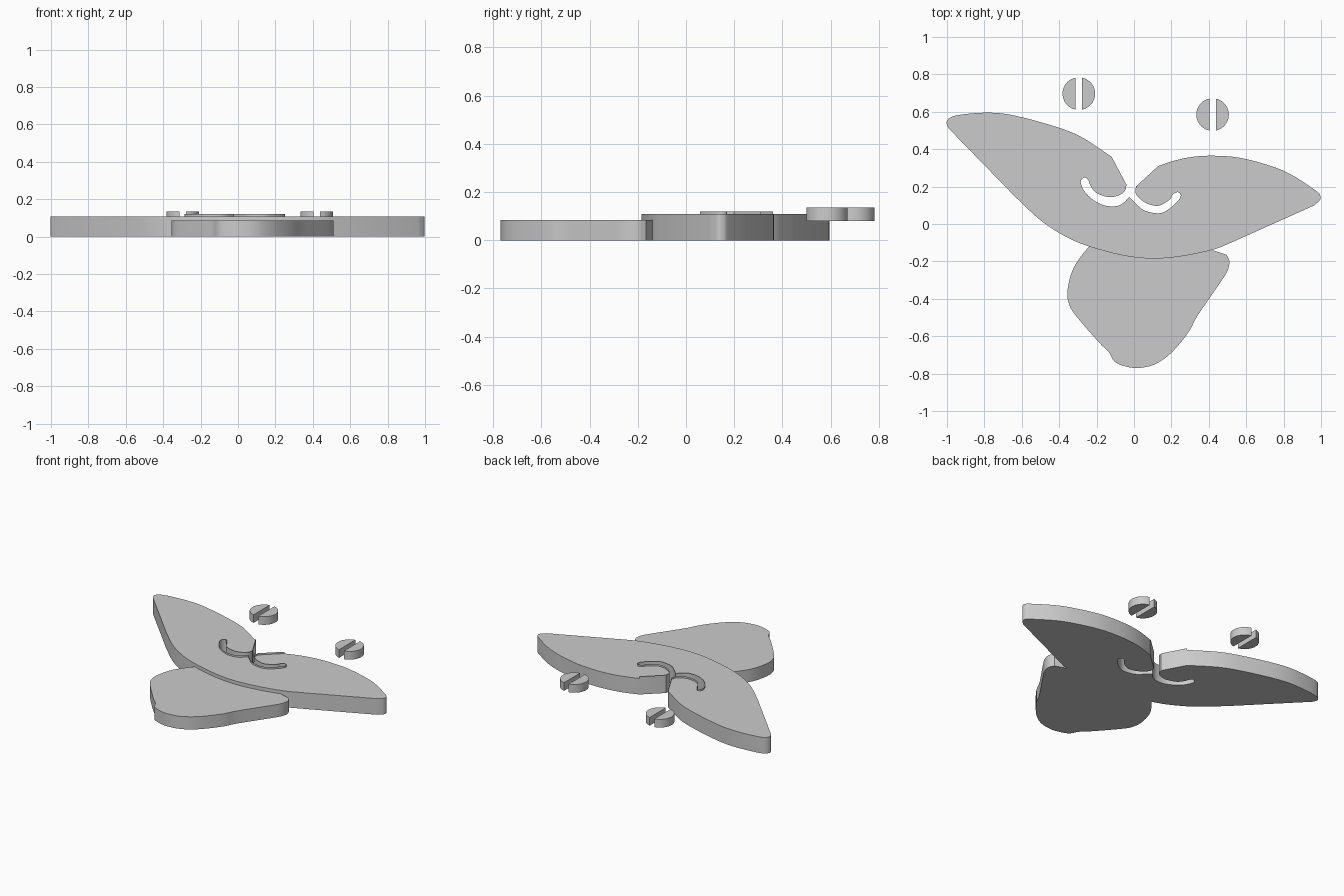
import bpy
import bmesh
from math import cos, sin, pi
from mathutils import Vector

default_cube = bpy.data.objects.get("Cube")
if default_cube:
    bpy.data.objects.remove(default_cube, do_unlink=True)

# Single plain grey finish
grey = bpy.data.materials.new("plain grey")
grey.use_nodes = True
grey.diffuse_color = (0.6, 0.6, 0.6, 1)
grey.node_tree.nodes["Principled BSDF"].inputs["Base Color"].default_value = (0.6, 0.6, 0.6, 1)


def smooth_run(points, steps=4):
    """Curve passing through all the points, with free ends."""
    pts = [Vector(p) for p in points]
    padded = [2 * pts[0] - pts[1]] + pts + [2 * pts[-1] - pts[-2]]
    curve = []
    for a, b, c, d in zip(padded, padded[1:], padded[2:], padded[3:]):
        for step in range(steps):
            t = step / steps
            linear = (c - a) * t
            square = (2 * a - 5 * b + 4 * c - d) * t ** 2
            cubic = (3 * b - a - 3 * c + d) * t ** 3
            curve.append(b + (linear + square + cubic) / 2)
    return curve + [pts[-1]]


def finish(name, bm):
    mesh = bpy.data.meshes.new(name)
    bm.to_mesh(mesh)
    bm.free()
    mesh.materials.append(grey)
    obj = bpy.data.objects.new(name, mesh)
    bpy.context.collection.objects.link(obj)
    bpy.ops.object.select_all(action="DESELECT")
    obj.select_set(True)
    bpy.context.view_layer.objects.active = obj
    bpy.ops.object.shade_smooth_by_angle(angle=pi / 6)
    return obj


def slab(name, outline, bottom, top):
    """Flat plate with the given outline."""
    bm = bmesh.new()
    face = bm.faces.new([bm.verts.new((p[0], p[1], bottom)) for p in outline])
    raised = bmesh.ops.extrude_face_region(bm, geom=[face], use_keep_orig=True)
    moved = [v for v in raised["geom"] if isinstance(v, bmesh.types.BMVert)]
    bmesh.ops.translate(bm, verts=moved, vec=(0, 0, top - bottom))
    bmesh.ops.recalc_face_normals(bm, faces=bm.faces)
    return finish(name, bm)


def ribbon(name, path, bottom, top):
    """Thin upright wall following an open path."""
    bm = bmesh.new()
    columns = [[bm.verts.new((p[0], p[1], z)) for z in (bottom, top)] for p in path]
    for (low_a, high_a), (low_b, high_b) in zip(columns, columns[1:]):
        bm.faces.new((low_a, low_b, high_b, high_a))
    return finish(name, bm)


# Wing plate: outer edges, running counterclockwise from the notch
right_wing_edge = smooth_run([
    (-.12, .36), (-.29, .47), (-.45, .53), (-.64, .58), (-.76, .595), (-.88, .59),
    (-.97, .575), (-1, .55), (-1, .53), (-.99, .51)])
front_edge = smooth_run([
    (-.64, .15), (-.5, .02), (-.37, -.065), (-.24, -.12), (-.05, -.17), (.11, -.185),
    (.27, -.17), (.43, -.135), (.53, -.095)])
left_wing_edge = smooth_run([
    (.965, .1), (.995, .13), (.995, .155), (.97, .18), (.83, .27), (.7, .32),
    (.56, .355), (.43, .365), (.32, .36), (.22, .34), (.13, .31)])

# Two curled slots that open into the notch
left_slot = smooth_run([
    (.01, .2), (.01, .16), (.05, .12), (.1, .1), (.14, .1), (.19, .13), (.21, .16),
    (.235, .17), (.25, .155), (.24, .13), (.2, .09), (.15, .06), (.1, .06),
    (.05, .075), (.01, .11), (-.025, .145)])
right_slot = smooth_run([
    (-.025, .145), (-.06, .11), (-.1, .095), (-.16, .1), (-.22, .13), (-.265, .175),
    (-.285, .225), (-.265, .25), (-.245, .235), (-.23, .2), (-.2, .165), (-.14, .145),
    (-.09, .15), (-.05, .175), (-.04, .21)])
slots = left_slot + right_slot[1:]

slab("wing_plate", right_wing_edge[:] + front_edge + left_wing_edge + slots, 0, .108)

# Low raised wall around the notch and slots
ribbon("slot_rim", left_wing_edge[-1:] + slots + right_wing_edge[:1], .108, .12)

# Lower lobe, tucked into the wing plate
lobe_edge = smooth_run([
    (-.24, -.12), (-.285, -.175), (-.33, -.25), (-.355, -.35), (-.35, -.42),
    (-.315, -.485), (-.19, -.63), (-.135, -.685), (-.105, -.735), (-.05, -.76),
    (.015, -.77), (.1, -.755), (.175, -.71), (.24, -.645), (.3, -.565), (.34, -.49),
    (.46, -.315), (.5, -.25), (.51, -.2), (.495, -.165)])
slab("lower_lobe", lobe_edge + [Vector((.42, -.14)), Vector((.14, -.08))], 0, .085)

# Split round buttons: two half discs each, separated by a gap
radius, gap = .087, .2
for side, centre in (("right", Vector((-.295, .697))), ("left", Vector((.42, .585)))):
    for half, direction in (("inner", 1), ("outer", -1)):
        sweep = [(i / 20 - .5) * (pi - 2 * gap) for i in range(21)]
        arc = [centre + radius * Vector((direction * cos(a), sin(a))) for a in sweep]
        slab(f"{side}_button_{half}_half", arc, .08, .135)
